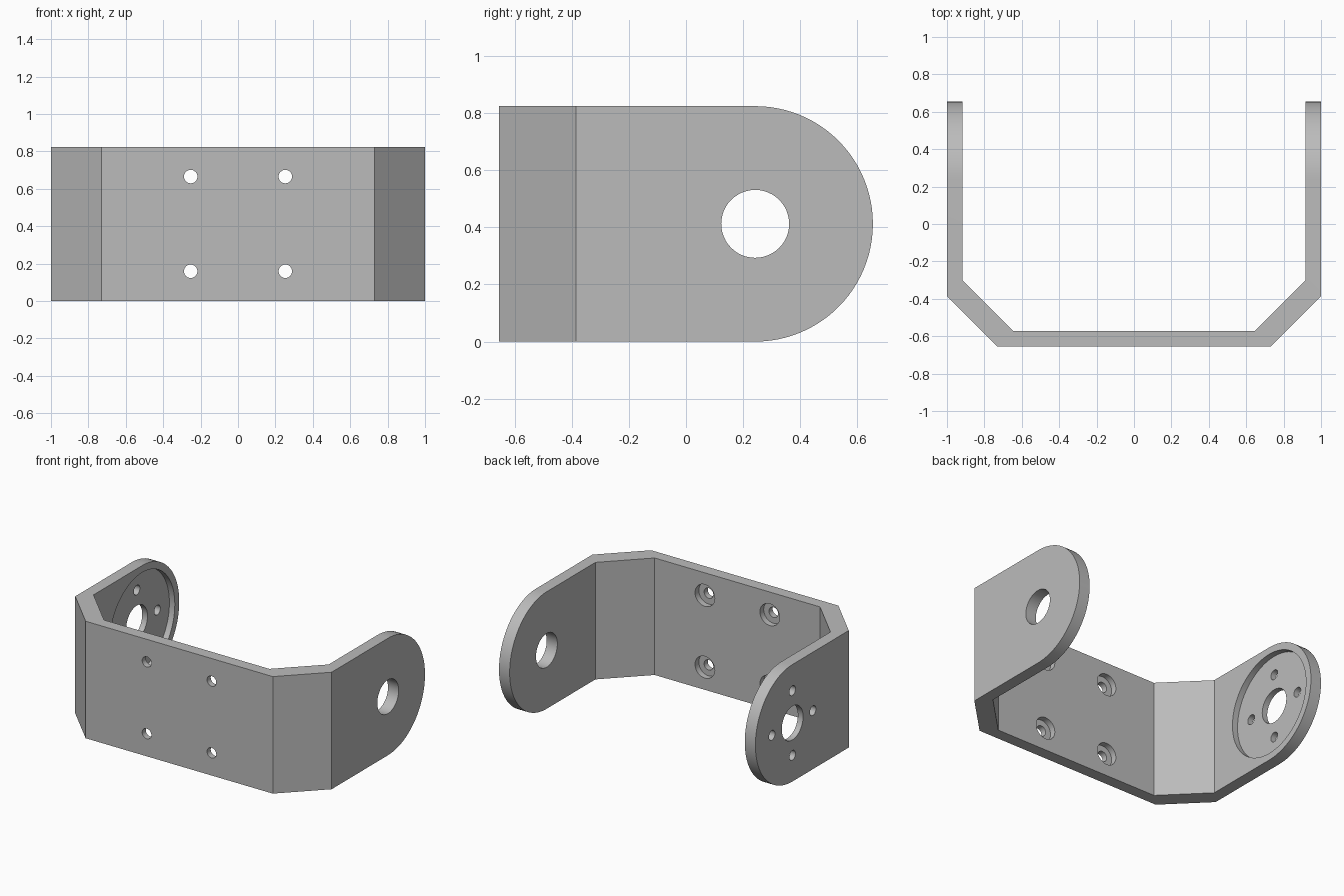
import bpy, bmesh, math
from mathutils import Matrix, Vector

cube = bpy.data.objects.get("Cube")
if cube:
    bpy.data.objects.remove(cube, do_unlink=True)

HEIGHT = 0.825
MID = HEIGHT / 2
WALL = 0.083
DEPTH = 0.655            # half of the front to back size
PIVOT_Y = DEPTH - MID    # centre of the rounded arm ends

grey = bpy.data.materials.new("grey_metal")
grey.use_nodes = True
colour = (0.5, 0.5, 0.5, 1)
grey.diffuse_color = colour
grey.node_tree.nodes["Principled BSDF"].inputs["Base Color"].default_value = colour


def prism(name, outline, sweep):
    """Extrude a closed planar outline along a vector."""
    bm = bmesh.new()
    face = bm.faces.new([bm.verts.new(p) for p in outline])
    top = bmesh.ops.extrude_face_region(bm, geom=[face])["geom"]
    bmesh.ops.translate(bm, vec=sweep, verts=[v for v in top if isinstance(v, bmesh.types.BMVert)])
    bmesh.ops.recalc_face_normals(bm, faces=bm.faces)
    mesh = bpy.data.meshes.new(name)
    bm.to_mesh(mesh)
    bm.free()
    obj = bpy.data.objects.new(name, mesh)
    bpy.context.collection.objects.link(obj)
    mesh.materials.append(grey)
    return obj


def drill(name, centre, radius, length, axis, sides=48):
    """Cylinder cutter centred on a point, along X or Y."""
    turn = Matrix.Rotation(math.pi / 2, 3, "Y" if axis == "X" else "X")
    start = Vector(centre) - turn @ Vector((0, 0, length / 2))
    ring = [start + turn @ Vector((radius * math.cos(a), radius * math.sin(a), 0))
            for a in (math.tau * i / sides for i in range(sides))]
    return prism(name, ring, turn @ Vector((0, 0, length)))


def cut(target, tool, operation="DIFFERENCE"):
    tool.hide_render = True
    mod = target.modifiers.new("cut", "BOOLEAN")
    mod.operation = operation
    mod.solver = "EXACT"
    mod.object = tool
    bpy.context.view_layer.objects.active = target
    bpy.ops.object.modifier_apply(modifier=mod.name)
    bpy.data.objects.remove(tool, do_unlink=True)


# Bent strip with chamfered corners, seen from above
outer = [(1, DEPTH), (1, -0.385), (0.73, -DEPTH)]
inner = [(0.645, WALL - DEPTH), (1 - WALL, -0.30), (1 - WALL, DEPTH)]
right_to_left = outer + [(-x, y) for x, y in reversed(outer)]
left_to_right = [(-x, y) for x, y in reversed(inner)] + inner
bracket = prism("bracket", [(x, y, 0) for x, y in right_to_left + left_to_right],
                Vector((0, 0, HEIGHT)))

# Round the arm ends by intersecting with a side silhouette
steps = 48
arc = [(-1.5, PIVOT_Y + MID * math.cos(a), MID + MID * math.sin(a))
       for a in (math.pi * (i / steps - 0.5) for i in range(steps + 1))]
silhouette = prism("arm_silhouette", [(-1.5, -1, 0)] + arc + [(-1.5, -1, HEIGHT)],
                   Vector((3, 0, 0)))
cut(bracket, silhouette, "INTERSECT")

# Horn recess on the inside of the right arm, then the pivot hole in each arm
recess = 0.042
cut(bracket, drill("horn_recess", (WALL - 1, PIVOT_Y, MID), 0.363, 2 * recess, "X", 80))
for side in (-1, 1):
    cut(bracket, drill("pivot_hole", (side, PIVOT_Y, MID), 0.119, 0.4, "X"))

# Four horn screw holes around the right pivot
for dy, dz in ((1, 0), (-1, 0), (0, 1), (0, -1)):
    cut(bracket, drill("horn_screw_hole", (-1, PIVOT_Y + 0.228 * dy, MID + 0.228 * dz),
                       0.034, 0.4, "X", 24))

# Four counterbored mounting holes in the front plate
for sx in (-1, 1):
    for sz in (-1, 1):
        x, z = 0.253 * sx, MID + 0.253 * sz
        cut(bracket, drill("mount_hole", (x, -DEPTH, z), 0.036, 0.4, "Y", 32))
        cut(bracket, drill("mount_counterbore", (x, WALL - DEPTH, z), 0.077, 2 * recess, "Y", 32))

# Smooth the round walls, keep the bends crisp
bpy.ops.object.select_all(action="DESELECT")
bracket.select_set(True)
bpy.context.view_layer.objects.active = bracket
bpy.ops.object.shade_smooth_by_angle(angle=math.radians(30))
